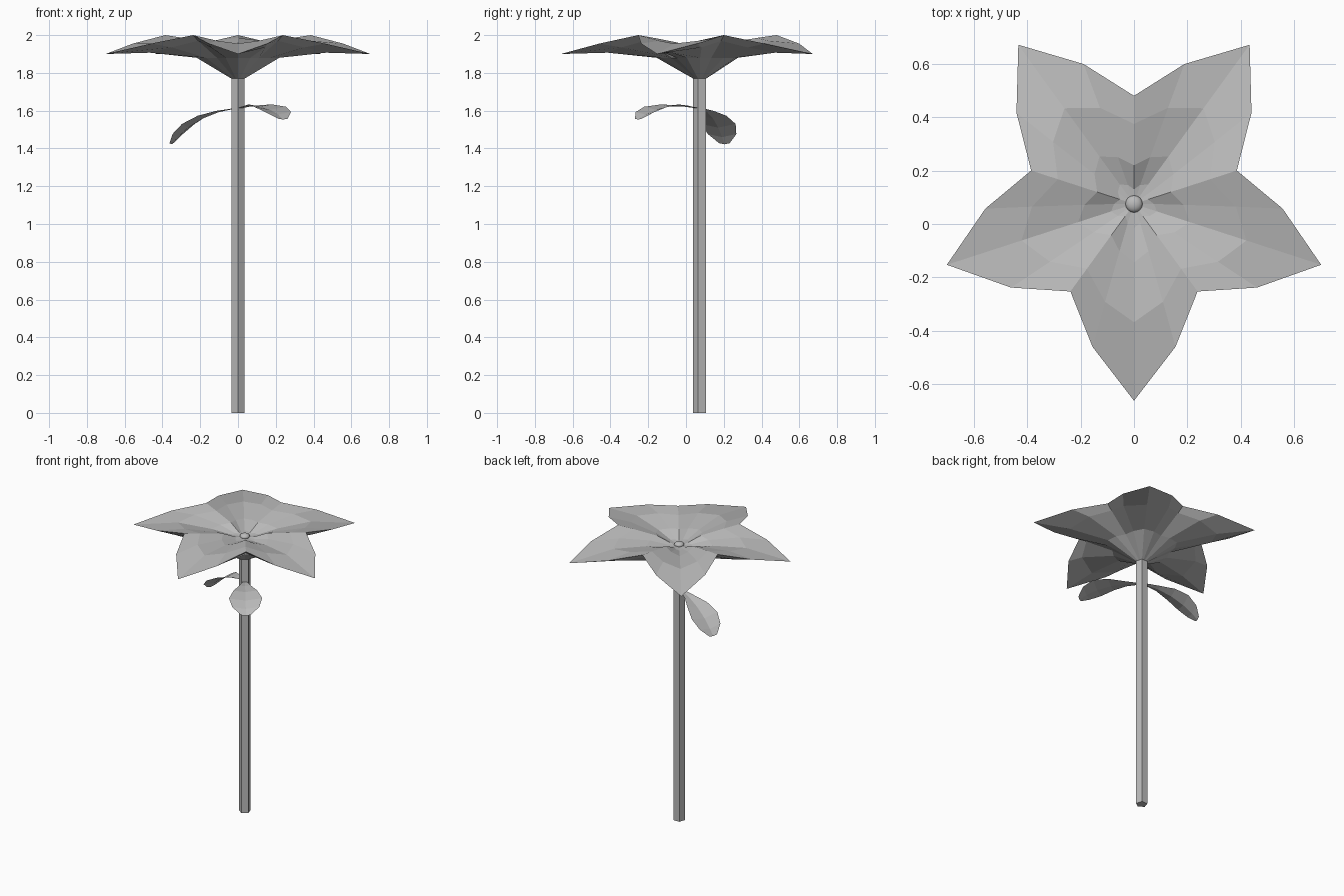
import bpy, bmesh, math
from mathutils import Vector

cube = bpy.data.objects.get("Cube")
if cube:
    bpy.data.objects.remove(cube, do_unlink=True)

CY = 0.075  # flower and stem axis

mat = bpy.data.materials.new("plain_grey")
mat.use_nodes = True
GREY = (0.5, 0.5, 0.5, 1.0)
mat.diffuse_color = GREY
mat.node_tree.nodes["Principled BSDF"].inputs["Base Color"].default_value = GREY


def make_object(name, bm):
    mesh = bpy.data.meshes.new(name)
    bm.to_mesh(mesh)
    bm.free()
    mesh.materials.append(mat)
    obj = bpy.data.objects.new(name, mesh)
    bpy.context.collection.objects.link(obj)
    return obj


def star_ring(bm, tip, shoulder, notch):
    """Twenty points: tip, shoulder, notch, shoulder for each of five petals."""
    verts = []
    for k in range(5):
        base = -90 + 72 * k
        off = shoulder[2]
        for a, (r, z) in ((0, tip), (off, shoulder[:2]), (36, notch), (72 - off, shoulder[:2])):
            t = math.radians(base + a)
            verts.append(bm.verts.new((r * math.cos(t), CY + r * math.sin(t), z)))
    return verts


def bridge(bm, a, b):
    n = len(a)
    for i in range(n):
        j = (i + 1) % n
        bm.faces.new((a[i], a[j], b[j], b[i]))


# Blossom: stepped bowl of petals above, cone below, sharing one rim
bm = bmesh.new()
rim = star_ring(bm, (0.737, 1.90), (0.557, 1.955, 16.2), (0.405, 2.0))
top_rings = [
    ((0.443, 1.955), (0.382, 1.97, 16.5), (0.300, 1.985)),
    ((0.220, 1.940), (0.185, 1.95, 17.0), (0.145, 1.960)),
    ((0.090, 1.918), (0.075, 1.92, 18.0), (0.055, 1.922)),
]
under_rings = [
    ((0.490, 1.907), (0.440, 1.935, 19.0), (0.360, 1.970)),
    ((0.230, 1.880), (0.210, 1.880, 18.0), (0.190, 1.880)),
    ((0.037, 1.770), (0.0335, 1.770, 18.0), (0.030, 1.770)),
]
for rings in (top_rings, under_rings):
    last = rim
    for spec in rings:
        ring = star_ring(bm, *spec)
        bridge(bm, last, ring)
        last = ring
    if rings is top_rings:
        centre = bm.verts.new((0, CY, 1.915))
        for i in range(20):
            bm.faces.new((last[i], last[(i + 1) % 20], centre))
    else:
        bm.faces.new(last)
bmesh.ops.recalc_face_normals(bm, faces=bm.faces)
make_object("blossom", bm)

# Flattened bead in the middle of the blossom
bm = bmesh.new()
bmesh.ops.create_uvsphere(bm, u_segments=16, v_segments=10, radius=0.032)
for v in bm.verts:
    v.co = Vector((v.co.x, v.co.y + CY, v.co.z * 0.6 + 1.92))
for f in bm.faces:
    f.smooth = True
make_object("blossom_centre", bm)

# Five-sided stem
bm = bmesh.new()
loops = []
for z in (0.0, 1.78):
    loops.append([bm.verts.new((0.037 * math.cos(math.radians(a)),
                                CY + 0.037 * math.sin(math.radians(a)), z))
                  for a in range(-90, 270, 72)])
bridge(bm, *loops)
bm.faces.new(loops[0])
bm.faces.new(loops[1])
bmesh.ops.recalc_face_normals(bm, faces=bm.faces)
make_object("stem", bm)


def leaf(name, angle, path, cup):
    """Arched leaf: path gives (distance, height, half width) along the midrib."""
    bm = bmesh.new()
    t = math.radians(angle)
    out = Vector((math.cos(t), math.sin(t), 0))
    side = Vector((-math.sin(t), math.cos(t), 0))
    rows = []
    for d, z, w in path:
        mid = Vector((0, CY, z)) + out * d
        rows.append([bm.verts.new(mid + side * (w * s) + Vector((0, 0, cup * w * abs(s))))
                     for s in (-1, -0.5, 0, 0.5, 1)])
    for a, b in zip(rows, rows[1:]):
        for i in range(4):
            bm.faces.new((a[i], b[i], b[i + 1], a[i + 1]))
    bmesh.ops.recalc_face_normals(bm, faces=bm.faces)
    if sum(f.normal.z for f in bm.faces) < 0:
        bmesh.ops.reverse_faces(bm, faces=bm.faces)
    make_object(name, bm)


leaf("front_leaf", -54, [
    (0.02, 1.612, 0.012), (0.11, 1.622, 0.035), (0.20, 1.622, 0.075),
    (0.29, 1.605, 0.105), (0.36, 1.580, 0.085), (0.405, 1.553, 0.03)], 0.15)
leaf("back_leaf", 160, [
    (0.02, 1.610, 0.012), (0.11, 1.592, 0.035), (0.20, 1.558, 0.075),
    (0.28, 1.510, 0.098), (0.34, 1.460, 0.080), (0.375, 1.422, 0.03)], 0.2)
